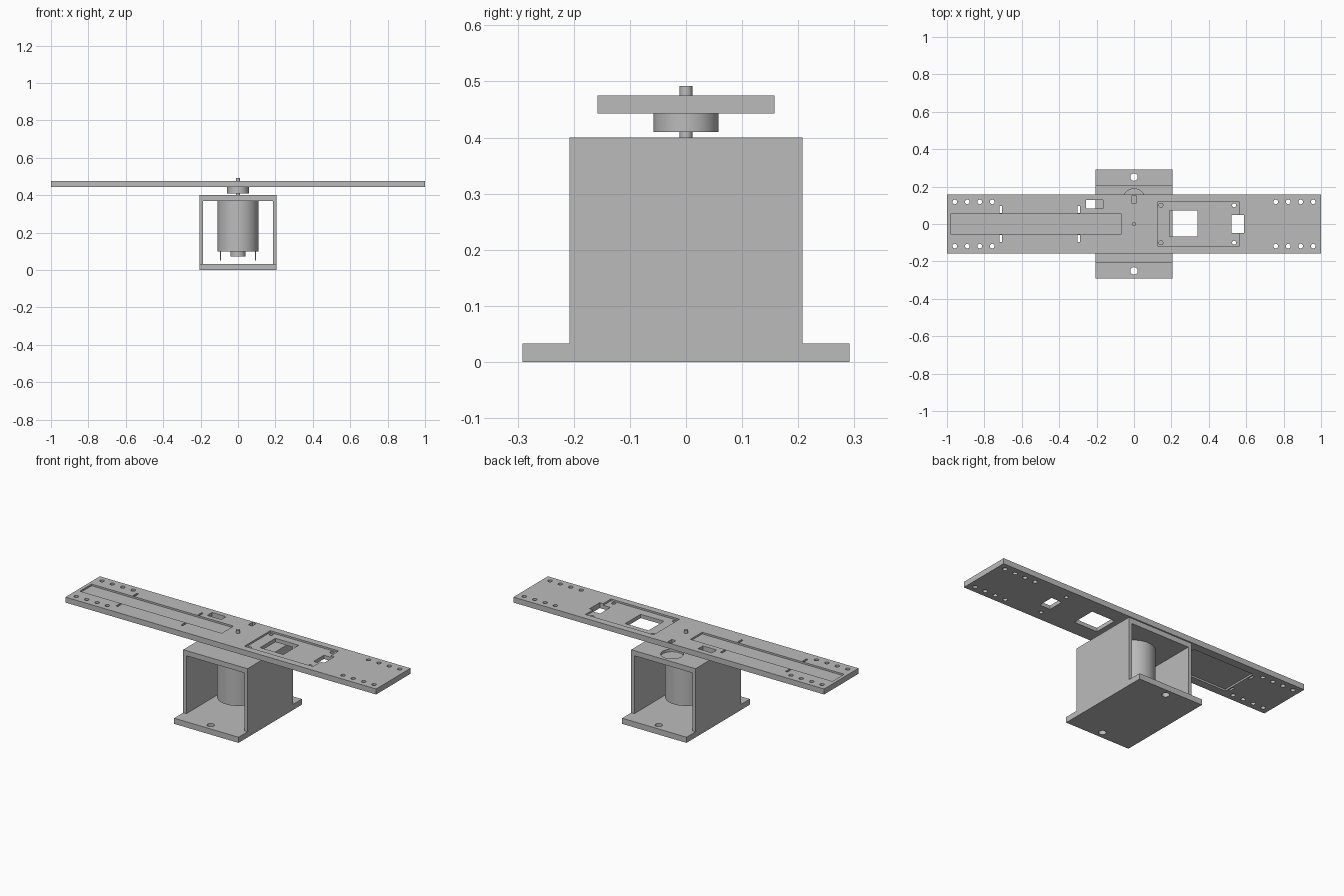
import bpy

scene = bpy.context.scene
default = bpy.data.objects.get("Cube")
if default:
    bpy.data.objects.remove(default, do_unlink=True)

grey = bpy.data.materials.new("plain grey")
grey.use_nodes = True
colour = (0.5, 0.5, 0.5, 1)
grey.diffuse_color = colour
grey.node_tree.nodes["Principled BSDF"].inputs["Base Color"].default_value = colour


def activate(ob):
    bpy.ops.object.select_all(action='DESELECT')
    ob.select_set(True)
    bpy.context.view_layer.objects.active = ob


def box(name, x, y, z):
    """Box from (min, max) pairs on each axis."""
    bpy.ops.mesh.primitive_cube_add(size=1)
    ob = bpy.context.object
    ob.name = name
    ob.location = [(a + b) / 2 for a, b in (x, y, z)]
    ob.scale = [b - a for a, b in (x, y, z)]
    bpy.ops.object.transform_apply(location=True, rotation=False, scale=True)
    ob.data.materials.append(grey)
    return ob


def rod(name, x, y, r, z, sides=48):
    bpy.ops.mesh.primitive_cylinder_add(
        vertices=sides, radius=r, depth=z[1] - z[0], location=(x, y, (z[0] + z[1]) / 2))
    ob = bpy.context.object
    ob.name = name
    bpy.ops.object.transform_apply(location=True, rotation=False, scale=False)
    ob.data.materials.append(grey)
    return ob


def cut(target, cutter):
    cutter.hide_render = True
    activate(target)
    mod = target.modifiers.new("cut", 'BOOLEAN')
    mod.operation = 'DIFFERENCE'
    mod.solver = 'EXACT'
    mod.object = cutter
    bpy.ops.object.modifier_apply(modifier=mod.name)
    bpy.data.objects.remove(cutter, do_unlink=True)


def smooth(ob):
    activate(ob)
    bpy.ops.object.shade_smooth_by_angle(angle=0.6)


# Housing: open frame with mounting flanges front and back
housing = box("motor_housing", (-.207, .207), (-.291, .291), (0, .4))
for s in (-1, 1):
    cut(housing, box("step", (-.5, .5), sorted((s * .208, s * .5)), (.033, .6)))
cut(housing, box("tunnel", (-.187, .187), (-.5, .5), (.033, .37)))
for s in (-1, 1):
    cut(housing, rod("bolt_hole", 0, s * .251, .02, (-.1, .1)))
cut(housing, rod("sensor_recess", 0, .128, .06, (.385, .5)))
smooth(housing)

# Motor with rear boss, terminals, shaft and hub
smooth(rod("motor_body", 0, 0, .11, (.1, .37), 64))
smooth(rod("motor_boss", 0, 0, .041, (.073, .1)))
for side, s in (("left", 1), ("right", -1)):
    box(f"motor_terminal_{side}", (s * .094 - .003, s * .094 + .003), (-.012, .012), (.052, .1))
smooth(rod("motor_shaft", 0, 0, .0115, (.37, .492)))
smooth(rod("rotor_hub", 0, 0, .058, (.41, .443)))

# Rotor arm: long plate with recesses, windows, slots and screw holes
low, high = .443, .475
through = (low - .1, high + .1)
arm = box("rotor_arm", (-1, 1), (-.158, .158), (low, high))
cut(arm, box("strip_recess", (-.98, -.067), (-.054, .054), (high - .01, .6)))
cut(arm, box("board_recess", (.125, .565), (-.118, .118), (high - .01, .6)))
cut(arm, box("lower_recess", (-.7, -.308), (-.11, .11), (.3, low + .01)))

windows = [
    ((.19, .34), (-.068, .073)),
    ((.52, .588), (-.047, .047)),
    ((-.256, -.167), (.084, .128)),
    ((-.013, .013), (.112, .15)),
]
for x, y in windows:
    cut(arm, box("window", x, y, through))
for s in (-1, 1):
    for x in (-.713, -.295):
        cut(arm, box("strap_slot", (x - .006, x + .006), (s * .078 - .018, s * .078 + .018), through))
    for x in (.144, .535):
        cut(arm, rod("board_hole", x, s * .1, .011, through, 24))
    for i in range(4):
        for side in (-1, 1):
            cut(arm, rod("end_hole", side * (.758 + i * .0667), s * .118, .0125, through, 24))
smooth(arm)
bpy.ops.object.select_all(action='DESELECT')
